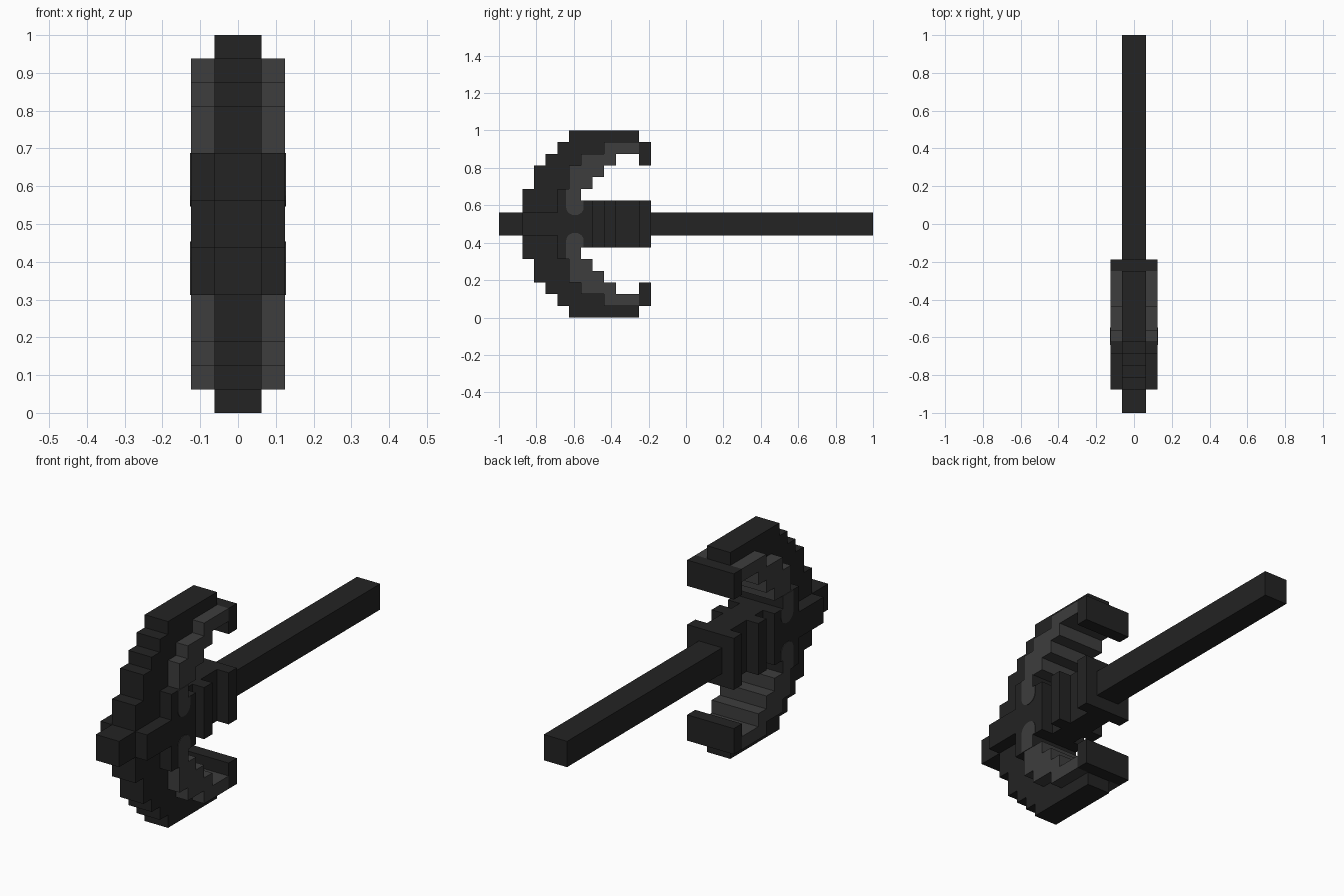
import bpy, bmesh, math

if "Cube" in bpy.data.objects:
    bpy.data.objects.remove(bpy.data.objects["Cube"], do_unlink=True)

U = 1 / 16  # one grid cell; profiles are (cells back from the tip, cells up)


def material(name, value):
    m = bpy.data.materials.new(name)
    m.use_nodes = True
    colour = (value, value, value, 1)
    m.diffuse_color = colour
    m.node_tree.nodes["Principled BSDF"].inputs["Base Color"].default_value = colour
    return m


dark = material("dark iron", 0.0168)
grey = material("grey steel", 0.047)


def slab(name, profile, x0, x1, mat):
    """Extrude a side profile across the width, from x0 to x1 cells."""
    bm = bmesh.new()
    face = bm.faces.new([bm.verts.new((x0 * U, j * U - 1, k * U)) for j, k in profile])
    ext = bmesh.ops.extrude_face_region(bm, geom=[face])
    moved = [v for v in ext["geom"] if isinstance(v, bmesh.types.BMVert)]
    bmesh.ops.translate(bm, verts=moved, vec=((x1 - x0) * U, 0, 0))
    bmesh.ops.recalc_face_normals(bm, faces=bm.faces)
    mesh = bpy.data.meshes.new(name)
    bm.to_mesh(mesh)
    bm.free()
    mesh.materials.append(mat)
    obj = bpy.data.objects.new(name, mesh)
    bpy.context.collection.objects.link(obj)
    return obj


def box(name, j0, j1, k0, k1, x0, x1, mat=dark):
    return slab(name, [(j0, k0), (j0, k1), (j1, k1), (j1, k0)], x0, x1, mat)


def flip(profile):
    return [(j, 16 - k) for j, k in profile]


# Handle and front spike
box("handle", 13, 32, 7, 9, -1, 1)
box("front_spike", 0, 2, 7, 9, -1, 1)

# Stepped crescent, upper half plus its reflection
outer = [(5, 11), (6, 11), (6, 13), (7, 13), (7, 14), (9, 14), (9, 15), (12, 15),
         (12, 16), (6, 16), (6, 15), (5, 15), (5, 14), (4, 14), (4, 13), (3, 13),
         (3, 11), (2, 11)]
slab("crescent_blade", outer + flip(outer)[::-1], -1, 1, dark)

# Wide inner lining and hooked tips of the crescent
lining = [(6, 11), (6, 13), (7, 13), (7, 14), (9, 14), (9, 15), (12, 15),
          (12, 14), (10, 14), (10, 13), (9, 13), (9, 12), (8, 12), (8, 11)]
tip = [(12, 13), (12, 15), (13, 15), (13, 13)]
for side, turn in (("upper", list), ("lower", flip)):
    slab(side + "_lining", turn(lining), -2, 2, grey)
    slab(side + "_tip", turn(tip), -2, 2, dark)

# Hub block and ribbed collar
box("hub_block", 5, 7, 5, 11, -2, 2)
for n, (j0, j1, half) in enumerate([(7, 8, 2), (8, 9, 1), (9, 10, 2), (10, 12, 1), (12, 13, 2)]):
    box(f"collar_{n + 1}", j0, j1, 6, 10, -half, half)

# Round-ended inlay plates and side bars on both cheeks
r, mid, low = 0.75, 6.5, 9.4
inlay = [(5.75, 11), (7, 11), (7, 10), (7.25, 10)]
inlay += [(mid + r * math.cos(a), low - 0.65 * math.sin(a))
          for a in (math.pi * i / 10 for i in range(11))]
for name, s in (("left", 1), ("right", -1)):
    box(name + "_side_bar", 2, 5, 7, 9, s, 2 * s)
    for side, turn in (("upper", list), ("lower", flip)):
        slab(f"{name}_{side}_inlay", turn(inlay), 2 * s, 2.04 * s, grey)
